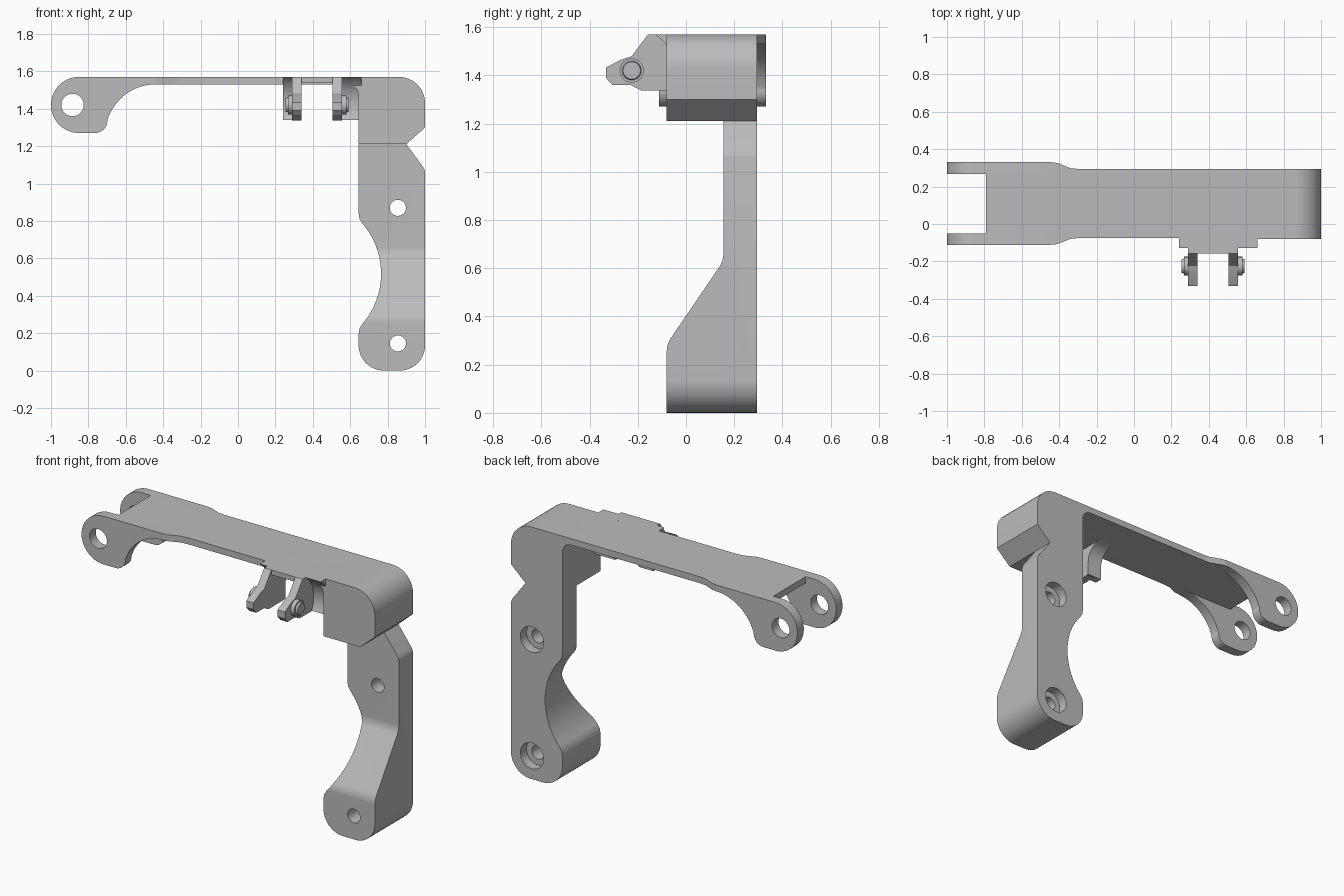
import bpy, bmesh, math
from mathutils import Vector

cube = bpy.data.objects.get("Cube")
if cube:
    bpy.data.objects.remove(cube, do_unlink=True)

grey = bpy.data.materials.new("plain_grey")
grey.use_nodes = True
COLOUR = (0.5, 0.5, 0.5, 1)
grey.diffuse_color = COLOUR
grey.node_tree.nodes["Principled BSDF"].inputs["Base Color"].default_value = COLOUR


def arc(cu, cv, r, start, end, n=16):
    """Points along a circular arc, angles in degrees."""
    angles = [math.radians(start + (end - start) * i / n) for i in range(n + 1)]
    return [(cu + r * math.cos(a), cv + r * math.sin(a)) for a in angles]


def rounded(corners, n=10):
    """Outline from (u, v) or (u, v, radius) corners."""
    out = []
    for i, c in enumerate(corners):
        p = Vector(c[:2])
        if len(c) == 2:
            out.append(tuple(p))
            continue
        a = (Vector(corners[i - 1][:2]) - p).normalized()
        b = (Vector(corners[(i + 1) % len(corners)][:2]) - p).normalized()
        half = a.angle(b) / 2
        centre = p + (a + b).normalized() * (c[2] / math.sin(half))
        s = p + a * (c[2] / math.tan(half)) - centre
        e = p + b * (c[2] / math.tan(half)) - centre
        turn = s.angle(e)
        for k in range(n + 1):
            t = k / n
            q = (s * math.sin((1 - t) * turn) + e * math.sin(t * turn)) / math.sin(turn)
            out.append(tuple(centre + q))
    return out


def prism(name, outline, axis, low, high):
    """Extrude an outline along an axis."""
    place = {"x": lambda u, v: (low, u, v),
             "y": lambda u, v: (u, low, v),
             "z": lambda u, v: (u, v, low)}[axis]
    bm = bmesh.new()
    face = bm.faces.new([bm.verts.new(place(u, v)) for u, v in outline])
    moved = bmesh.ops.extrude_face_region(bm, geom=[face])["geom"]
    step = Vector([high - low if a == axis else 0 for a in "xyz"])
    bmesh.ops.translate(bm, vec=step, verts=[g for g in moved if isinstance(g, bmesh.types.BMVert)])
    bmesh.ops.recalc_face_normals(bm, faces=bm.faces)
    mesh = bpy.data.meshes.new(name)
    bm.to_mesh(mesh)
    bm.free()
    mesh.materials.append(grey)
    obj = bpy.data.objects.new(name, mesh)
    bpy.context.collection.objects.link(obj)
    return obj


def combine(target, operation, *others):
    """Apply booleans and discard the helper solids."""
    for other in others:
        mod = target.modifiers.new("combine", "BOOLEAN")
        mod.operation, mod.solver, mod.object = operation, "EXACT", other
        bpy.context.view_layer.update()
        result = target.evaluated_get(bpy.context.evaluated_depsgraph_get())
        mesh = bpy.data.meshes.new_from_object(result)
        target.modifiers.clear()
        target.data = mesh
        bpy.data.objects.remove(other, do_unlink=True)


def rod(name, u, v, r, axis, low, high):
    return prism(name, arc(u, v, r, 0, 360, 40)[:-1], axis, low, high)


FRONT, BACK, TOP, UNDER = -0.08, 0.295, 1.57, 1.53

# Leg: front outline with a side scoop, trimmed by the side outline
leg = prism("leg", [(0.645, 1.3), (0.645, 0.84), (0.65, 0.81)]
            + arc(0.356, 0.518, 0.409, 41, -41, 24)
            + [(0.65, 0.225), (0.645, 0.195)]
            + arc(0.78, 0.135, 0.135, 180, 270)
            + arc(0.865, 0.135, 0.135, 270, 360)
            + [(1, 1.06), (0.997, 1.075), (0.985, 1.095), (0.9, 1.21), (0.9, 1.3)],
            "y", FRONT, BACK)
side = prism("side_trim", rounded([
    (0.155, 1.4), (0.155, 0.63, 0.1), (FRONT, 0.285, 0.1),
    (FRONT, -0.1), (0.4, -0.1), (0.4, 1.4)]), "x", 0.5, 1.1)
combine(leg, "INTERSECT", side)

# Screw holes, counterbored from the back
for z in (0.145, 0.87):
    combine(leg, "DIFFERENCE",
            rod("screw_hole", 0.855, z, 0.043, "y", -0.3, 0.5),
            rod("counterbore", 0.855, z, 0.08, "y", 0.235, 0.5))

# Head block with rounded outer corner and inner fillet
head = prism("head", rounded([
    (0.58, UNDER), (0.645, UNDER, 0.06), (0.645, 1.21), (0.9, 1.21),
    (1, 1.3), (1, TOP, 0.14), (0.58, TOP)]), "y", FRONT, BACK)

# Arm plate, flaring wider toward the fork
mid = (FRONT + BACK) / 2 + 0.002
edge = [(0.7, 0.185), (-0.3, 0.185), (-0.34, 0.189), (-0.41, 0.217), (-0.45, 0.221), (-0.79, 0.221)]
arm = prism("arm", [(x, mid + w) for x, w in edge] + [(x, mid - w) for x, w in reversed(edge)],
            "z", UNDER, TOP)

# Fork ears
ear_outline = (arc(-0.85, 1.42, 0.15, 90, 270, 28) + arc(-0.765, 1.337, 0.067, 270, 360, 10)
               + arc(-0.44, 1.26, 0.27, 163, 90, 20) + [(-0.44, TOP)])
ears = []
for low, high in ((-0.112, -0.05), (0.268, 0.331)):
    ear = prism("fork_ear", ear_outline, "y", low, high)
    combine(ear, "DIFFERENCE", rod("ear_hole", -0.885, 1.42, 0.06, "y", -0.5, 0.5))
    ears.append(ear)

# Clip: curved webs, lip, two lugs
web_outline = (arc(-0.225, 1.42, 0.178, 57.5, -27)
               + rounded([(-0.02, 1.34), (-0.02, UNDER, 0.11), (0.12, UNDER)])
               + [(0.12, TOP)])
webs = [prism("clip_web", web_outline, "x", a, b) for a, b in ((0.24, 0.34), (0.505, 0.66))]
lip = prism("clip_lip", [(0.29, -0.157), (0.555, -0.157), (0.555, 0), (0.29, 0)], "z", 1.54, TOP)
lug_outline = [(-0.03, TOP), (-0.157, TOP), (-0.225, 1.48), (-0.27, 1.465), (-0.332, 1.432),
               (-0.332, 1.39), (-0.305, 1.36), (-0.23, 1.36), (-0.185, 1.337), (-0.03, 1.337)]
lugs = [prism("clip_lug", lug_outline, "x", a, a + 0.05) for a in (0.29, 0.505)]

combine(head, "UNION", leg, arm, *ears, *webs, lip, *lugs)
head.name = "bracket_body"

# Pivot pins with chamfered ends
pins = []
for name, inner, outer in (("right_pin", 0.3, 0.255), ("left_pin", 0.545, 0.592)):
    pin = rod(name, -0.225, 1.42, 0.05, "x", min(inner, outer), max(inner, outer))
    for v in pin.data.vertices:
        if abs(v.co.x - outer) < 0.001:
            v.co.y = -0.225 + (v.co.y + 0.225) * 0.72
            v.co.z = 1.42 + (v.co.z - 1.42) * 0.72
    collar = rod(name + "_collar", -0.225, 1.42, 0.05, "x",
                 min(inner, outer) + (0.012 if outer < inner else 0),
                 max(inner, outer) - (0.012 if outer > inner else 0))
    pins += [pin, collar]

# Smooth shading with sharp edges kept
bpy.ops.object.select_all(action="DESELECT")
for obj in [head] + pins:
    obj.select_set(True)
bpy.context.view_layer.objects.active = head
bpy.ops.object.shade_smooth_by_angle(angle=math.radians(25))
